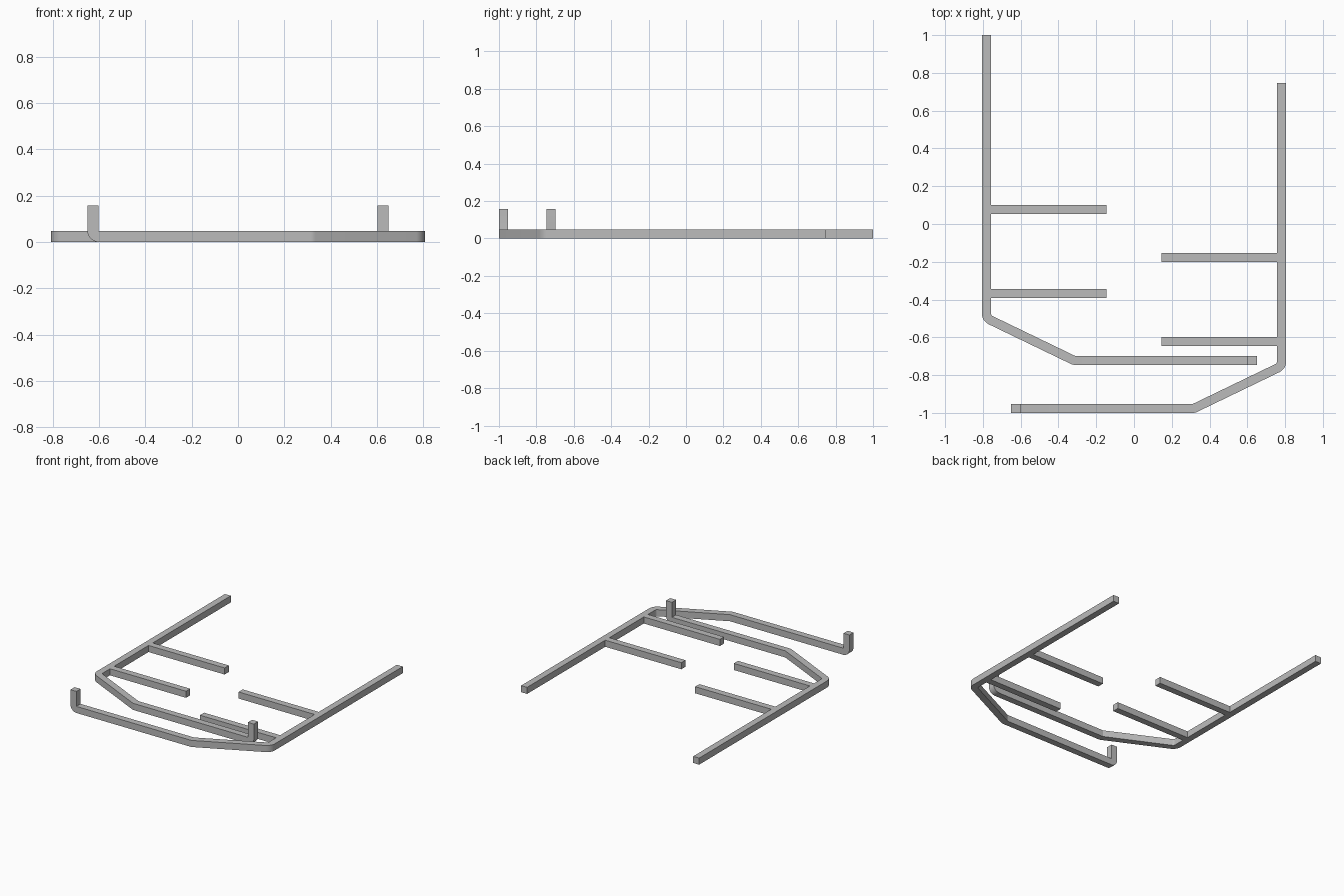
import bpy, bmesh, math
from mathutils import Vector

if "Cube" in bpy.data.objects:
    bpy.data.objects.remove(bpy.data.objects["Cube"], do_unlink=True)

W = 0.048          # bar thickness
H = W / 2
SHIFT = 0.254      # offset between the two brackets

steel = bpy.data.materials.new("grey steel")
steel.use_nodes = True
colour = (0.5, 0.5, 0.5, 1)
steel.diffuse_color = colour
steel.node_tree.nodes["Principled BSDF"].inputs["Base Color"].default_value = colour


def rounded(points, radii, steps=8):
    """Replace each inner corner of a path with an arc of the given radius."""
    path = [points[0]]
    for i, r in enumerate(radii, 1):
        p = points[i]
        a = (points[i - 1] - p).normalized()
        b = (points[i + 1] - p).normalized()
        half = a.angle(b) / 2
        centre = p + (a + b).normalized() * r / math.sin(half)
        start = p + a * r / math.tan(half) - centre
        end = p + b * r / math.tan(half) - centre
        turn = start.angle(end)
        for k in range(steps + 1):
            t = k / steps
            path.append(centre + (start * math.sin((1 - t) * turn)
                                  + end * math.sin(t * turn)) / math.sin(turn))
    path.append(points[-1])
    return path


def square_bar(name, path, mirror=1, shift=0):
    """Sweep a square section along a path with mitred joints."""
    bm = bmesh.new()
    d = (path[1] - path[0]).normalized()
    side = d.cross(Vector((0, 0, 1)))
    up = Vector((0, 0, 1))
    ring = [path[0] + side * s * H + up * u * H
            for s, u in ((-1, -1), (1, -1), (1, 1), (-1, 1))]
    rings = [[bm.verts.new(v) for v in ring]]
    for i in range(1, len(path)):
        d = (path[i] - path[i - 1]).normalized()
        n = d
        if i + 1 < len(path):
            n = d + (path[i + 1] - path[i]).normalized()
        ring = [v + d * ((path[i] - v).dot(n) / d.dot(n)) for v in ring]
        rings.append([bm.verts.new(v) for v in ring])
    for a, b in zip(rings, rings[1:]):
        for k in range(4):
            j = (k + 1) % 4
            bm.faces.new((a[k], a[j], b[j], b[k]))
    bm.faces.new(rings[0])
    bm.faces.new(rings[-1])
    for v in bm.verts:
        v.co.x *= mirror
        v.co.y += shift
    bmesh.ops.recalc_face_normals(bm, faces=bm.faces)
    mesh = bpy.data.meshes.new(name)
    bm.to_mesh(mesh)
    bm.free()
    mesh.materials.append(steel)
    obj = bpy.data.objects.new(name, mesh)
    bpy.context.collection.objects.link(obj)
    bpy.ops.object.select_all(action='DESELECT')
    obj.select_set(True)
    bpy.context.view_layer.objects.active = obj
    bpy.ops.object.shade_smooth_by_angle(angle=math.radians(30))


# Rail, slanted section, front bar and upturned tip form one bent bar
frame = rounded([Vector(p) for p in (
    (0.782, 0.746, H), (0.782, -0.752, H), (0.318, -0.976, H),
    (-0.626, -0.976, H), (-0.626, -0.976, 0.157))], (0.042, 0.026, 0.026))

for label, mirror, shift in (("left", 1, 0), ("right", -1, SHIFT)):
    square_bar(label + "_bent_rail", frame, mirror, shift)
    # Cross arms reaching inward from the rail
    for arm, y in (("rear", -0.177), ("front", -0.621)):
        square_bar(f"{label}_{arm}_arm",
                   [Vector((0.76, y, H)), Vector((0.145, y, H))], mirror, shift)
